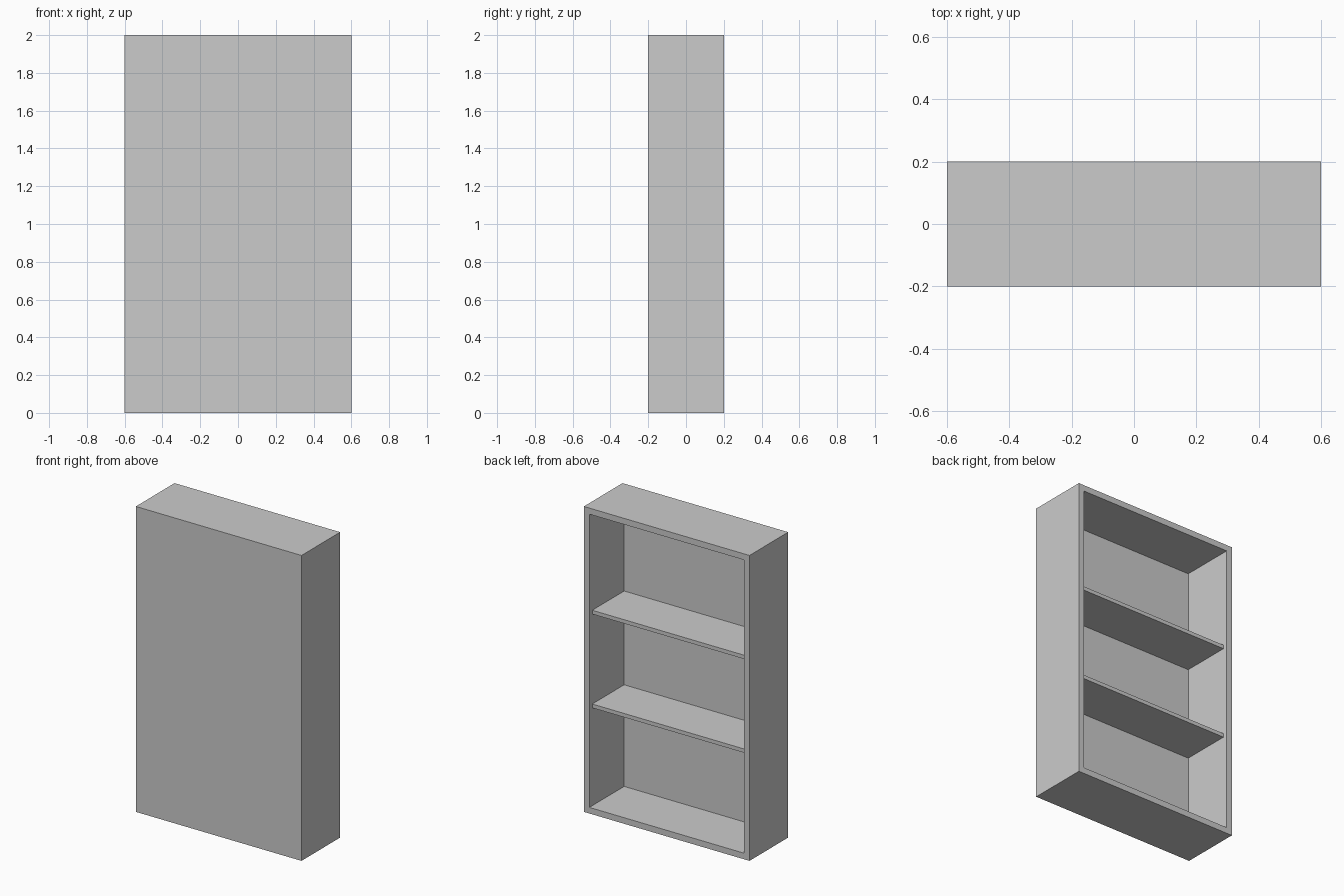
import bpy, bmesh
from mathutils import Matrix, Vector

if "Cube" in bpy.data.objects:
    bpy.data.objects.remove(bpy.data.objects["Cube"])

W, D, H = 1.2, 0.4, 2.0      # outer size
T = 0.04                     # board thickness
RECESS = 0.03                # shelf setback from the opening


def box(bm, size, centre):
    m = Matrix.Translation(centre) @ Matrix.Diagonal((*size, 1))
    bmesh.ops.create_cube(bm, size=1, matrix=m)


def finish(bm, name):
    me = bpy.data.meshes.new(name)
    bm.normal_update()
    bm.to_mesh(me)
    bm.free()
    ob = bpy.data.objects.new(name, me)
    bpy.context.collection.objects.link(ob)
    return ob


# Cabinet shell: solid box hollowed from its open +y side
bm = bmesh.new()
box(bm, (W, D, H), (0, 0, H / 2))
bm.normal_update()
opening = max(bm.faces, key=lambda f: f.normal.y)
bmesh.ops.inset_region(bm, faces=[opening], thickness=T, use_even_offset=True)
cavity = bmesh.ops.extrude_discrete_faces(bm, faces=[opening])["faces"][0]
bmesh.ops.translate(bm, verts=cavity.verts, vec=Vector((0, T - D, 0)))
finish(bm, "cabinet_shell")

# Two shelves between the side walls
depth = D - T - RECESS
for i, z in enumerate((0.693, 1.307)):
    bm = bmesh.new()
    box(bm, (W - 2 * T, depth, 0.025), (0, -D / 2 + T + depth / 2, z))
    finish(bm, f"shelf_{i + 1}")
